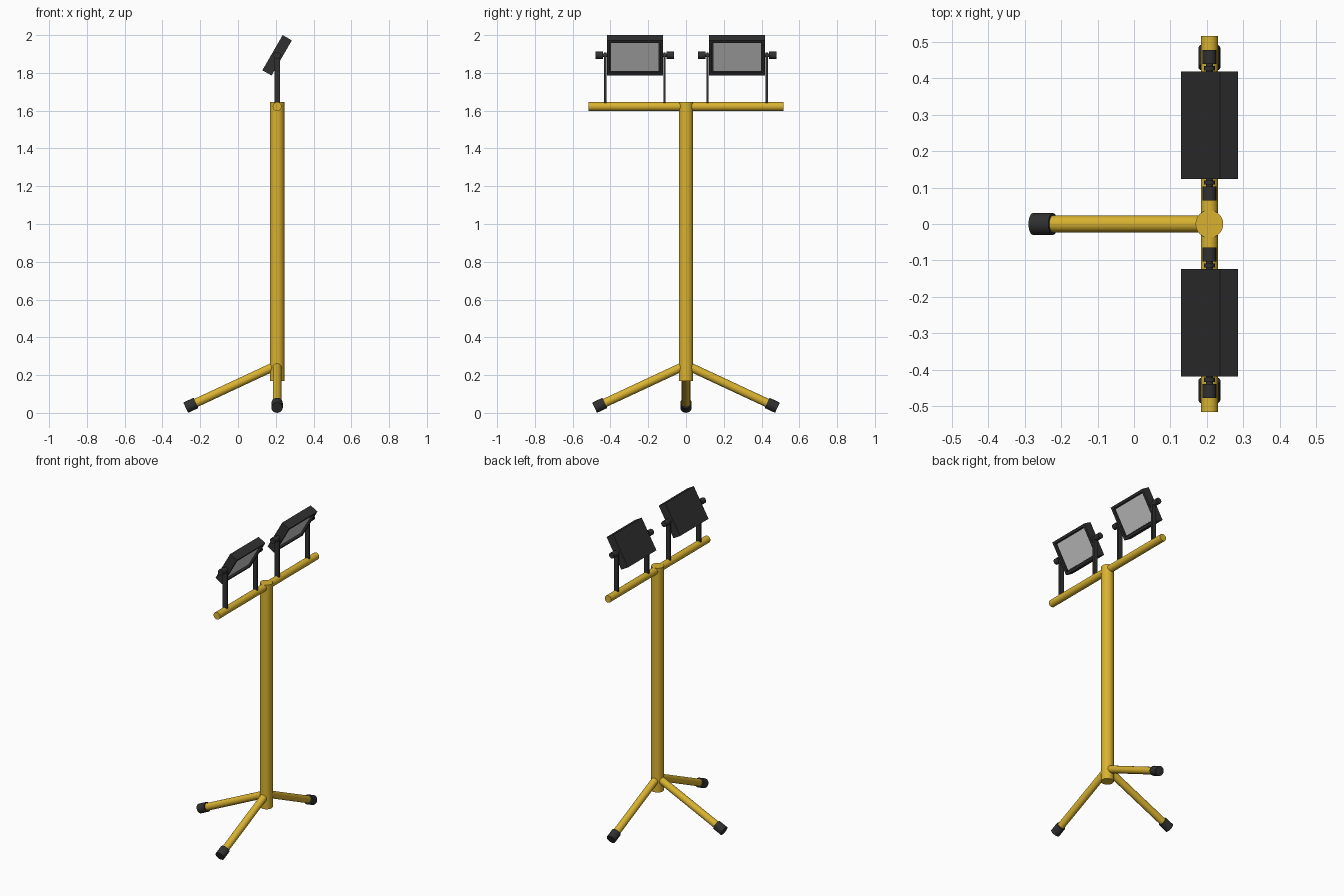
import bpy, bmesh, math
from mathutils import Vector, Matrix

if "Cube" in bpy.data.objects:
    bpy.data.objects.remove(bpy.data.objects["Cube"])

PX = 0.207                      # mast axis in x
LAMP_Z, TILT = 1.893, math.radians(30)


def material(name, rgb):
    m = bpy.data.materials.new(name)
    m.diffuse_color = (*rgb, 1)
    m.use_nodes = True
    m.node_tree.nodes["Principled BSDF"].inputs["Base Color"].default_value = m.diffuse_color
    return m


YELLOW = material("yellow_paint", (0.70, 0.45, 0.03))
DARK = material("dark_plastic", (0.03, 0.03, 0.03))


def finish(name, bm, mat, smooth=False):
    bmesh.ops.recalc_face_normals(bm, faces=bm.faces)
    me = bpy.data.meshes.new(name)
    bm.to_mesh(me)
    bm.free()
    ob = bpy.data.objects.new(name, me)
    bpy.context.collection.objects.link(ob)
    if mat:
        me.materials.append(mat)
    if smooth:
        bpy.ops.object.select_all(action='DESELECT')
        ob.select_set(True)
        bpy.context.view_layer.objects.active = ob
        bpy.ops.object.shade_smooth_by_angle(angle=math.radians(40))
    return ob


def tube(name, a, b, r, mat, sides=24):
    a, b = Vector(a), Vector(b)
    d = b - a
    mtx = Matrix.Translation((a + b) / 2) @ d.to_track_quat('Z', 'Y').to_matrix().to_4x4()
    bm = bmesh.new()
    bmesh.ops.create_cone(bm, cap_ends=True, segments=sides, radius1=r, radius2=r,
                          depth=d.length, matrix=mtx)
    return finish(name, bm, mat, True)


# Mast and crossbar
tube("mast", (PX, 0, 0.169), (PX, 0, 1.645), 0.038, YELLOW, 32)
tube("crossbar", (PX, -0.516, 1.622), (PX, 0.516, 1.622), 0.0235, YELLOW)

# Three legs with rubber feet, sloping down at 25 degrees
slope = math.radians(25)
for label, ang in (("left", 180), ("front", -90), ("back", 90)):
    out = Vector((math.cos(math.radians(ang)), math.sin(math.radians(ang)), 0))
    d = out * math.cos(slope) - Vector((0, 0, math.sin(slope)))
    tip = Vector((PX, 0, 0.0275)) + out * 0.484
    tube(label + "_leg", tip - d * 0.53, tip - d * 0.01, 0.023, YELLOW)
    tube(label + "_foot", tip - d * 0.06, tip, 0.03, DARK)


def lamp_housing(name, y):
    """Tilted box with a recess in its +x face, and a glass panel inside."""
    mtx = Matrix.Translation((PX, y, LAMP_Z)) @ Matrix.Rotation(TILT, 4, 'Y')
    bm = bmesh.new()
    bmesh.ops.create_cube(bm, size=1, matrix=Matrix.Diagonal((0.056, 0.296, 0.215, 1)))
    bm.normal_update()
    face = max(bm.faces, key=lambda f: f.normal.x)
    bmesh.ops.inset_region(bm, faces=[face], thickness=0.022)
    new = bmesh.ops.extrude_discrete_faces(bm, faces=[face])["faces"]
    bmesh.ops.translate(bm, verts=new[0].verts, vec=(-0.013, 0, 0))
    bmesh.ops.transform(bm, matrix=mtx, verts=bm.verts)
    finish(name + "_housing", bm, DARK)
    # Glass panel
    bm = bmesh.new()
    bmesh.ops.create_cube(bm, size=1, matrix=mtx @ Matrix.Translation((0.015, 0, 0))
                          @ Matrix.Diagonal((0.004, 0.252, 0.171, 1)))
    finish(name + "_glass", bm, None)


def bracket_post(name, y):
    """Flat upright strip with a rounded top."""
    r, t = 0.015, 0.012
    pts = [(PX - r, 1.63), (PX + r, 1.63)]
    pts += [(PX + r * math.cos(k * math.pi / 8), LAMP_Z + r * math.sin(k * math.pi / 8))
            for k in range(9)]
    bm = bmesh.new()
    f = bm.faces.new([bm.verts.new((x, y - t / 2, z)) for x, z in pts])
    ext = bmesh.ops.extrude_face_region(bm, geom=[f])["geom"]
    bmesh.ops.translate(bm, vec=(0, t, 0),
                        verts=[v for v in ext if isinstance(v, bmesh.types.BMVert)])
    finish(name, bm, DARK, True)


# Two lamps, each held by a pair of posts with pivots and knobs
for label, y in (("front", -0.271), ("back", 0.271)):
    lamp_housing(label + "_lamp", y)
    for side, s in (("near", -1), ("far", 1)):
        n = f"{label}_lamp_{side}"
        bracket_post(n + "_post", y + s * 0.157)
        tube(n + "_pivot", (PX, y + s * 0.14, LAMP_Z), (PX, y + s * 0.175, LAMP_Z),
             0.010, DARK, 16)
        tube(n + "_knob", (PX, y + s * 0.168, LAMP_Z), (PX, y + s * 0.207, LAMP_Z),
             0.019, DARK, 16)
